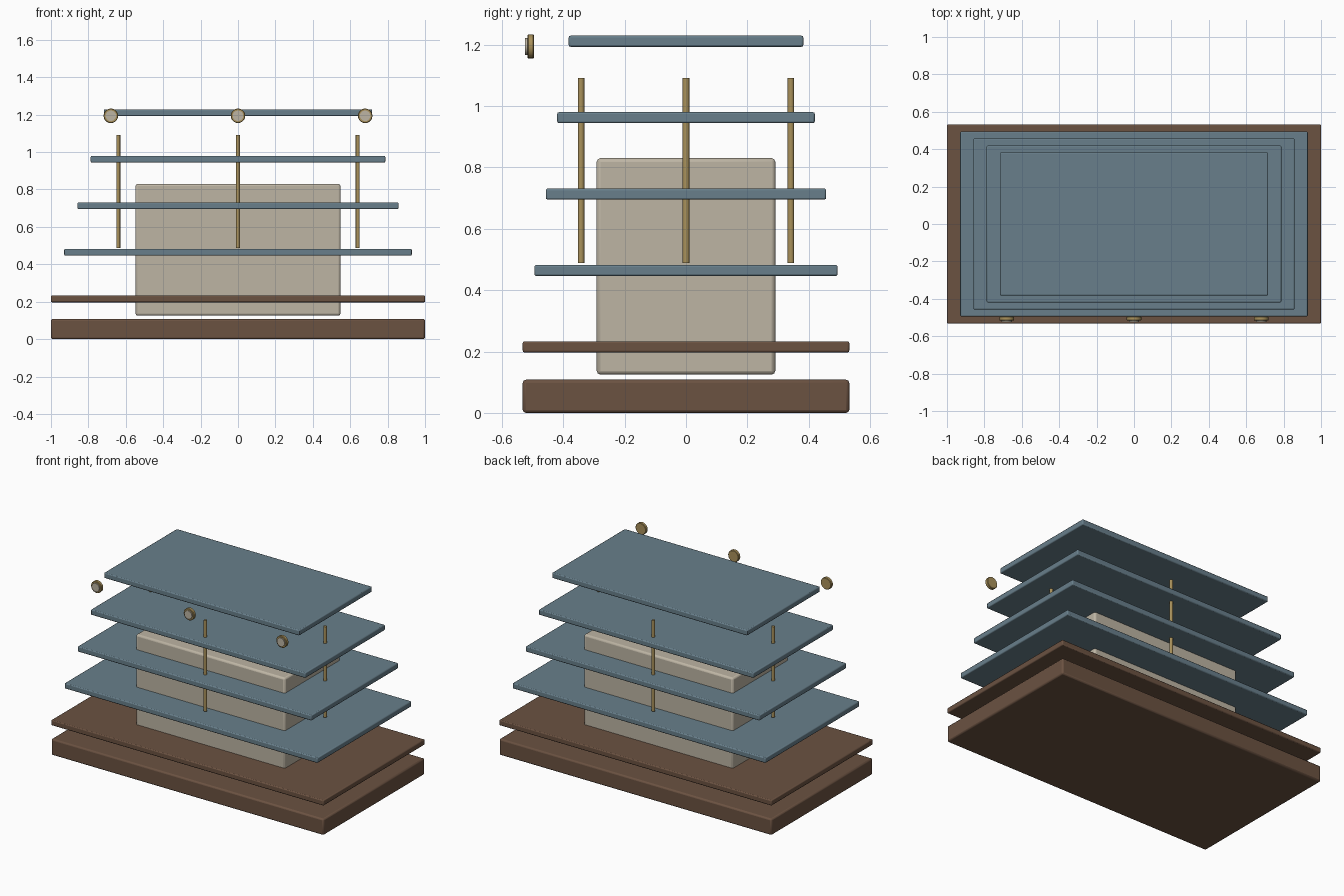
import bpy
import math

if "Cube" in bpy.data.objects:
    bpy.data.objects.remove(bpy.data.objects["Cube"])


def material(name, rgb):
    m = bpy.data.materials.new(name)
    m.diffuse_color = (*rgb, 1.0)
    m.use_nodes = True
    m.node_tree.nodes["Principled BSDF"].inputs["Base Color"].default_value = m.diffuse_color
    return m


BROWN = material("brown wood", (0.147, 0.084, 0.053))
BLUE = material("slate blue", (0.138, 0.212, 0.258))
CREAM = material("warm grey", (0.51, 0.46, 0.37))
BRASS = material("brass", (0.40, 0.285, 0.105))


def finish(obj, name, mat, bevel, segments=2):
    obj.name = name
    obj.data.materials.append(mat)
    if bevel:
        mod = obj.modifiers.new("edge bevel", "BEVEL")
        mod.width = bevel
        mod.segments = segments
    bpy.ops.object.shade_smooth_by_angle(angle=math.radians(35))
    return obj


def box(name, half_x, half_y, z0, z1, mat, bevel):
    bpy.ops.mesh.primitive_cube_add(size=1, location=(0, 0, (z0 + z1) / 2))
    obj = bpy.context.object
    obj.scale = (2 * half_x, 2 * half_y, z1 - z0)
    bpy.ops.object.transform_apply(location=False, rotation=False, scale=True)
    return finish(obj, name, mat, bevel)


def rod(name, radius, depth, loc, mat, sides, facing_front=False, bevel=0):
    rot = (math.pi / 2, 0, 0) if facing_front else (0, 0, 0)
    bpy.ops.mesh.primitive_cylinder_add(vertices=sides, radius=radius, depth=depth,
                                        location=loc, rotation=rot)
    return finish(bpy.context.object, name, mat, bevel, 1)


# Plinth, lower deck and central core
box("base_plinth", 1.0, 0.532, 0.0, 0.108, BROWN, 0.01)
box("lower_deck", 1.0, 0.532, 0.197, 0.233, BROWN, 0.006)
box("core_block", 0.548, 0.291, 0.125, 0.83, CREAM, 0.012)

# Four tapering floor plates
for i in range(4):
    z = 0.464 + 0.249 * i
    box(f"floor_plate_{i + 1}", 0.929 - 0.0707 * i, 0.494 - 0.0372 * i,
        z - 0.018, z + 0.018, BLUE, 0.006)

# Four slim posts around the core
for i, (x, y) in enumerate([(-0.64, 0), (0.64, 0), (0, -0.342), (0, 0.342)]):
    rod(f"post_{i + 1}", 0.0107, 0.603, (x, y, 0.79), BRASS, 12)

# Three front knobs, each with a pale cap
for i, x in enumerate((-0.68, 0, 0.68)):
    rod(f"knob_{i + 1}", 0.039, 0.022, (x, -0.506, 1.194), BRASS, 20, True, 0.003)
    rod(f"knob_cap_{i + 1}", 0.028, 0.012, (x, -0.518, 1.194), CREAM, 20, True)
